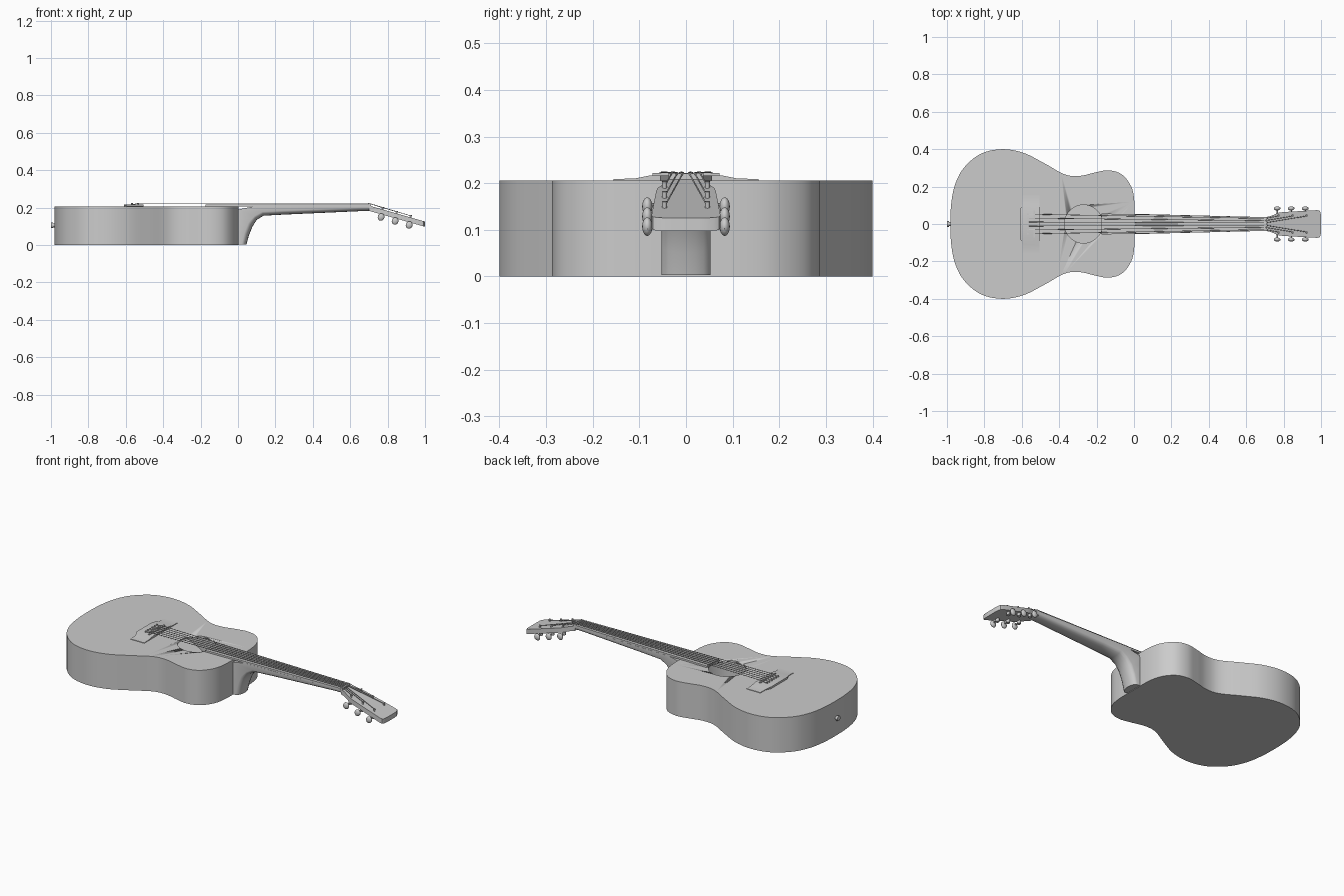
import bpy, bmesh, math
from mathutils import Vector, Matrix

if "Cube" in bpy.data.objects:
    bpy.data.objects.remove(bpy.data.objects["Cube"])


def finish(name, bm, smooth=True):
    bmesh.ops.recalc_face_normals(bm, faces=bm.faces)
    me = bpy.data.meshes.new(name)
    bm.to_mesh(me)
    bm.free()
    ob = bpy.data.objects.new(name, me)
    bpy.context.collection.objects.link(ob)
    if smooth:
        bpy.ops.object.select_all(action='DESELECT')
        ob.select_set(True)
        bpy.context.view_layer.objects.active = ob
        bpy.ops.object.shade_smooth_by_angle(angle=math.radians(35))
    return ob


def loft(name, rings, smooth=True):
    """Skin a list of equal-length closed rings and cap both ends."""
    bm = bmesh.new()
    vs = [[bm.verts.new(p) for p in r] for r in rings]
    n = len(vs[0])
    for a, b in zip(vs, vs[1:]):
        for i in range(n):
            bm.faces.new((a[i], a[(i + 1) % n], b[(i + 1) % n], b[i]))
    bm.faces.new(vs[0])
    bm.faces.new(vs[-1])
    return finish(name, bm, smooth)


def mirrored(half):
    """Close a half outline (y >= 0) by mirroring it over the x axis."""
    return half + [(x, -y) for x, y in reversed(half) if y > 1e-5]


def smooth_loop(pts, steps=5):
    """Catmull-Rom interpolation of a closed 2D outline."""
    out, n = [], len(pts)
    for i in range(n):
        a, b, c, d = (Vector(pts[(i + k) % n]) for k in (-1, 0, 1, 2))
        for s in range(steps):
            t = s / steps
            out.append(0.5 * (2 * b + (c - a) * t + (2 * a - 5 * b + 4 * c - d) * t * t
                              + (3 * b - a - 3 * c + d) * t ** 3))
    return out


def prism(name, outline, z0, z1):
    return loft(name, [[(p[0], p[1], z) for p in outline] for z in (z0, z1)])


def cylinder(name, r, start, end, seg=16, r2=None):
    a, b = Vector(start), Vector(end)
    q = (b - a).to_track_quat('Z', 'Y').to_matrix().to_4x4()
    bm = bmesh.new()
    bmesh.ops.create_cone(bm, cap_ends=True, segments=seg, radius1=r,
                          radius2=r if r2 is None else r2, depth=(b - a).length,
                          matrix=Matrix.Translation((a + b) / 2) @ q)
    return finish(name, bm)


def cut(ob, cutter):
    m = ob.modifiers.new('cut', 'BOOLEAN')
    m.operation, m.solver, m.object = 'DIFFERENCE', 'EXACT', cutter
    bpy.ops.object.select_all(action='DESELECT')
    bpy.context.view_layer.objects.active = ob
    ob.select_set(True)
    bpy.ops.object.modifier_apply(modifier=m.name)
    bpy.data.objects.remove(cutter)


# Hollow body with sound hole
TOP = 0.206
half = [(-0.982, 0), (-0.977, 0.11), (-0.957, 0.21), (-0.91, 0.3), (-0.82, 0.375), (-0.705, 0.4),
        (-0.59, 0.38), (-0.48, 0.325), (-0.37, 0.265), (-0.29, 0.257), (-0.21, 0.275),
        (-0.136, 0.287), (-0.065, 0.265), (-0.015, 0.2), (0.002, 0.12), (0.003, 0)]
outline = smooth_loop(mirrored(half))
mid = Vector((-0.49, 0))
body = prism('body', outline, 0, TOP)
cut(body, prism('cavity', [mid + (p - mid) * 0.97 for p in outline], 0.01, TOP - 0.01))
cut(body, cylinder('hole', 0.102, (-0.27, 0, 0.1), (-0.27, 0, 0.3), 48))

# Neck with heel: each station gives root, side edge and underside (x, z), then half width
stations = [((0, 0.003), (0.02, 0.003), (0.045, 0.003), 0.053),
            ((0, 0.07), (0.034, 0.065), (0.058, 0.05), 0.053),
            ((0, 0.13), (0.055, 0.118), (0.077, 0.098), 0.053),
            ((0, 0.19), (0.088, 0.155), (0.1, 0.135), 0.052),
            ((0.08, TOP), (0.13, 0.178), (0.137, 0.157), 0.051),
            ((0.25, TOP), (0.25, 0.184), (0.25, 0.163), 0.048),
            ((0.64, TOP), (0.65, 0.2), (0.65, 0.181), 0.038),
            ((0.71, 0.208), (0.71, 0.2), (0.72, 0.182), 0.037)]
rings = []
for root, side, low, w in stations:
    ring = [(root[0], -w, root[1])]
    for i in range(9):
        a = math.pi * i / 8
        t = math.sin(a)
        ring.append((side[0] + (low[0] - side[0]) * t, -w * math.cos(a),
                     side[1] + (low[1] - side[1]) * t))
    rings.append(ring + [(root[0], w, root[1])])
loft('neck', rings)

# Fingerboard and nut
prism('fingerboard', mirrored([(-0.175, 0.056), (0.7, 0.037)]), TOP - 0.001, 0.216)
prism('nut', mirrored([(0.695, 0.037), (0.71, 0.037)]), TOP, 0.221)


# Tilted headstock
def head_z(x):
    return 0.211 - 0.285 * (x - 0.7)


head = mirrored([(0.7, 0.037), (0.725, 0.04), (0.775, 0.061), (0.8, 0.064), (0.98, 0.074),
                 (0.992, 0.071), (0.998, 0.06), (1.0, 0.03)])
loft('headstock', [[(x, y, head_z(x) - t) for x, y in head] for t in (0.028, 0)])

# Bridge: raised centre tapering to thin wings
prof = [(-0.155, 0.209), (-0.11, 0.210), (-0.075, 0.217), (0.075, 0.217), (0.11, 0.210), (0.155, 0.209)]
rings = []
for y, z in prof:
    back = -0.61 if abs(y) < 0.1 else -0.595
    rings.append([(back, y, TOP - 0.001), (-0.505, y, TOP - 0.001), (-0.505, y, z), (back, y, z)])
loft('bridge', rings)
prism('saddle', mirrored([(-0.537, 0.072), (-0.528, 0.072)]), 0.21, 0.222)

# End pin
cylinder('end_pin', 0.01, (-0.975, 0, 0.105), (-0.992, 0, 0.105))
cylinder('end_pin_cap', 0.015, (-0.99, 0, 0.105), (-1.0, 0, 0.105))

# Tuners: post, shaft and oval button, three on each side
tilt = Matrix.Rotation(math.atan(0.285), 4, 'Y')
post_x = (0.775, 0.85, 0.925)
for s in (-1, 1):
    for x in post_x:
        z, y = head_z(x), s * 0.046
        cylinder('tuning_post', 0.005, (x - 0.008, y, z - 0.03), (x, y, z + 0.014), 12)
        bz = z - 0.036
        cylinder('tuner_shaft', 0.004, (x - 0.008, y, bz), (x - 0.008, s * 0.083, bz), 10)
        cylinder('tuner_gear', 0.011, (x - 0.008, y, z - 0.044), (x - 0.008, y, z - 0.026), 12)
        bm = bmesh.new()
        bmesh.ops.create_uvsphere(bm, u_segments=16, v_segments=10, radius=1,
                                  matrix=Matrix.Translation((x - 0.01, s * 0.083, bz - 0.004)) @ tilt
                                  @ Matrix.Diagonal((0.018, 0.011, 0.02, 1)))
        finish('tuner_button', bm)

# Strings with bridge pins
cu = bpy.data.curves.new('strings', 'CURVE')
cu.dimensions, cu.bevel_depth, cu.bevel_resolution = '3D', 0.0018, 1
cu.use_fill_caps = True
for i in range(6):
    k = (i - 2.5) / 2.5
    s = 1 if k > 0 else -1
    px = post_x[i] if s < 0 else post_x[5 - i]
    path = [(-0.565, k * 0.052, 0.216), (-0.532, k * 0.052, 0.2235), (0.702, k * 0.03, 0.2225),
            (px, s * 0.043, head_z(px) + 0.009)]
    sp = cu.splines.new('POLY')
    sp.points.add(len(path) - 1)
    for p, co in zip(sp.points, path):
        p.co = (*co, 1)
    cylinder('bridge_pin', 0.004, (-0.567, k * 0.052, 0.21), (-0.567, k * 0.052, 0.224), 10, 0.005)
bpy.context.collection.objects.link(bpy.data.objects.new('strings', cu))
